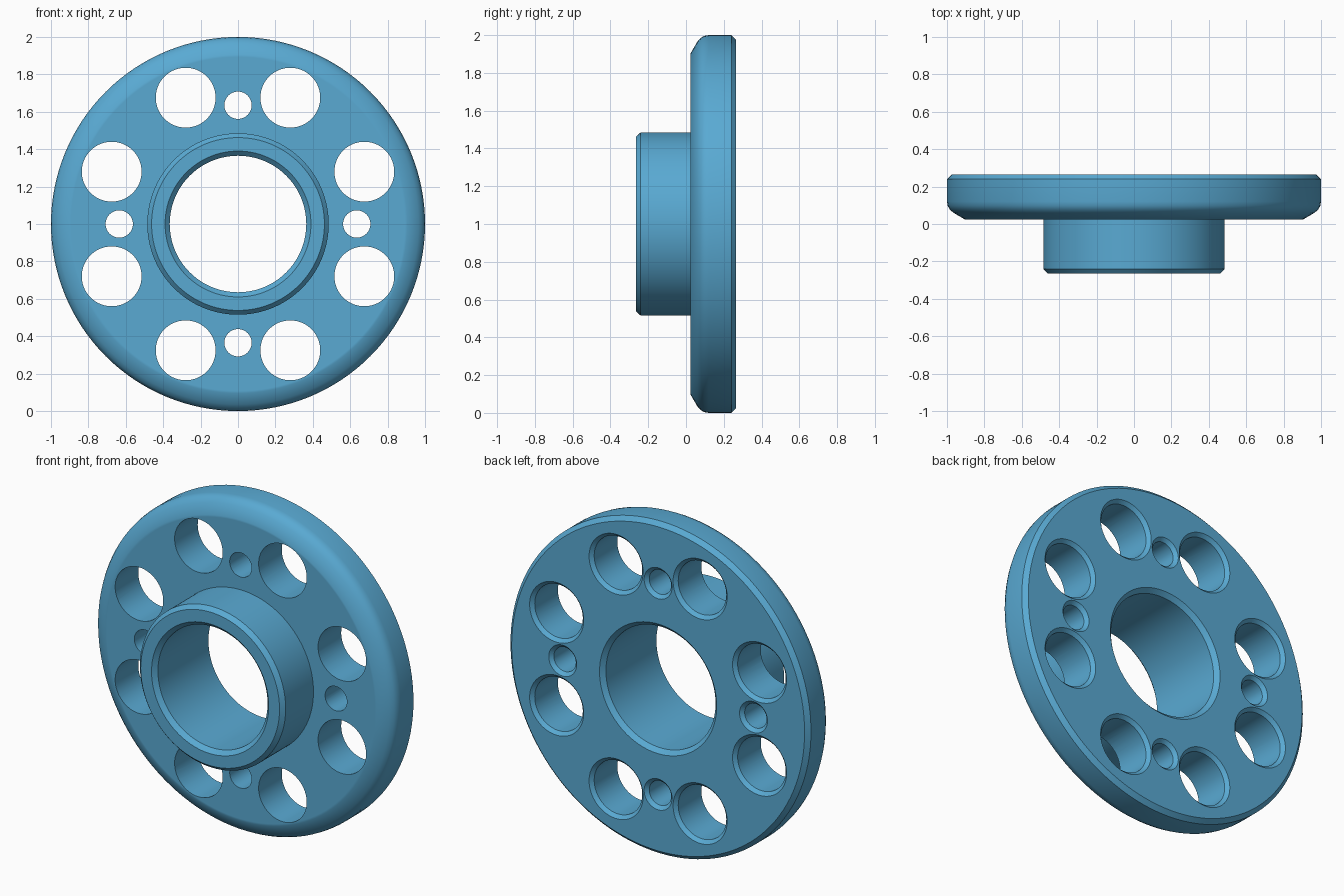
import bpy, bmesh, math
from math import cos, sin, pi

if "Cube" in bpy.data.objects:
    bpy.data.objects.remove(bpy.data.objects["Cube"])

BACK, FRONT, FACE, CHAMFER = 0.265, -0.265, 0.025, 0.025

blue = bpy.data.materials.new("steel blue")
blue.use_nodes = True
colour = (0.10, 0.40, 0.65, 1)
blue.diffuse_color = colour
blue.node_tree.nodes["Principled BSDF"].inputs["Base Color"].default_value = colour


def lathe(bm, profile, steps, cx=0, cz=1, closed=False):
    """Turn (radius, y) points about the y axis through (cx, cz)."""
    rings = []
    for r, y in profile:
        rings.append([bm.verts.new((cx + r * cos(2 * pi * i / steps), y,
                                    cz + r * sin(2 * pi * i / steps)))
                      for i in range(steps)])
    pairs = list(zip(rings, rings[1:]))
    if closed:
        pairs.append((rings[-1], rings[0]))
    else:
        bm.faces.new(rings[0])
        bm.faces.new(rings[-1])
    for a, b in pairs:
        for i in range(steps):
            j = (i + 1) % steps
            bm.faces.new((a[i], a[j], b[j], b[i]))


def make_object(name, bm):
    bmesh.ops.recalc_face_normals(bm, faces=bm.faces[:])
    mesh = bpy.data.meshes.new(name)
    bm.to_mesh(mesh)
    bm.free()
    mesh.materials.append(blue)
    obj = bpy.data.objects.new(name, mesh)
    bpy.context.collection.objects.link(obj)
    return obj


# Flange disc with rounded front rim, chamfered back rim, hub and bore
bm = bmesh.new()
lathe(bm, [
    (0.365, BACK - CHAMFER), (0.39, BACK),
    (1 - CHAMFER, BACK), (1, BACK - CHAMFER),
    (1, 0.12), (0.996, 0.097), (0.985, 0.077), (0.965, 0.06),
    (0.905, FACE), (0.893, FACE),
    (0.485, FACE), (0.485, FRONT + CHAMFER), (0.462, FRONT),
    (0.39, FRONT), (0.365, FRONT + CHAMFER),
], 128, closed=True)
flange = make_object("hub_flange", bm)

# Through holes, each countersunk at the back
bm = bmesh.new()


def drill(radius, distance, angle, steps):
    lathe(bm, [(radius, -0.1), (radius, BACK - 0.02), (radius + 0.04, BACK + 0.02)],
          steps, distance * cos(angle), 1 + distance * sin(angle))


for k in range(8):
    drill(0.16, 0.731, pi / 8 + k * pi / 4, 64)
for k in range(4):
    drill(0.073, 0.635, k * pi / 2, 48)
cutter = make_object("hole_cutter", bm)
cutter.hide_render = True

cut = flange.modifiers.new("holes", 'BOOLEAN')
cut.operation = 'DIFFERENCE'
cut.solver = 'EXACT'
cut.object = cutter

bpy.ops.object.select_all(action='DESELECT')
flange.select_set(True)
bpy.context.view_layer.objects.active = flange
bpy.ops.object.modifier_apply(modifier=cut.name)
bpy.data.objects.remove(cutter)

# Smooth walls with crisp chamfer edges
bpy.ops.object.shade_smooth_by_angle(angle=math.radians(35))
